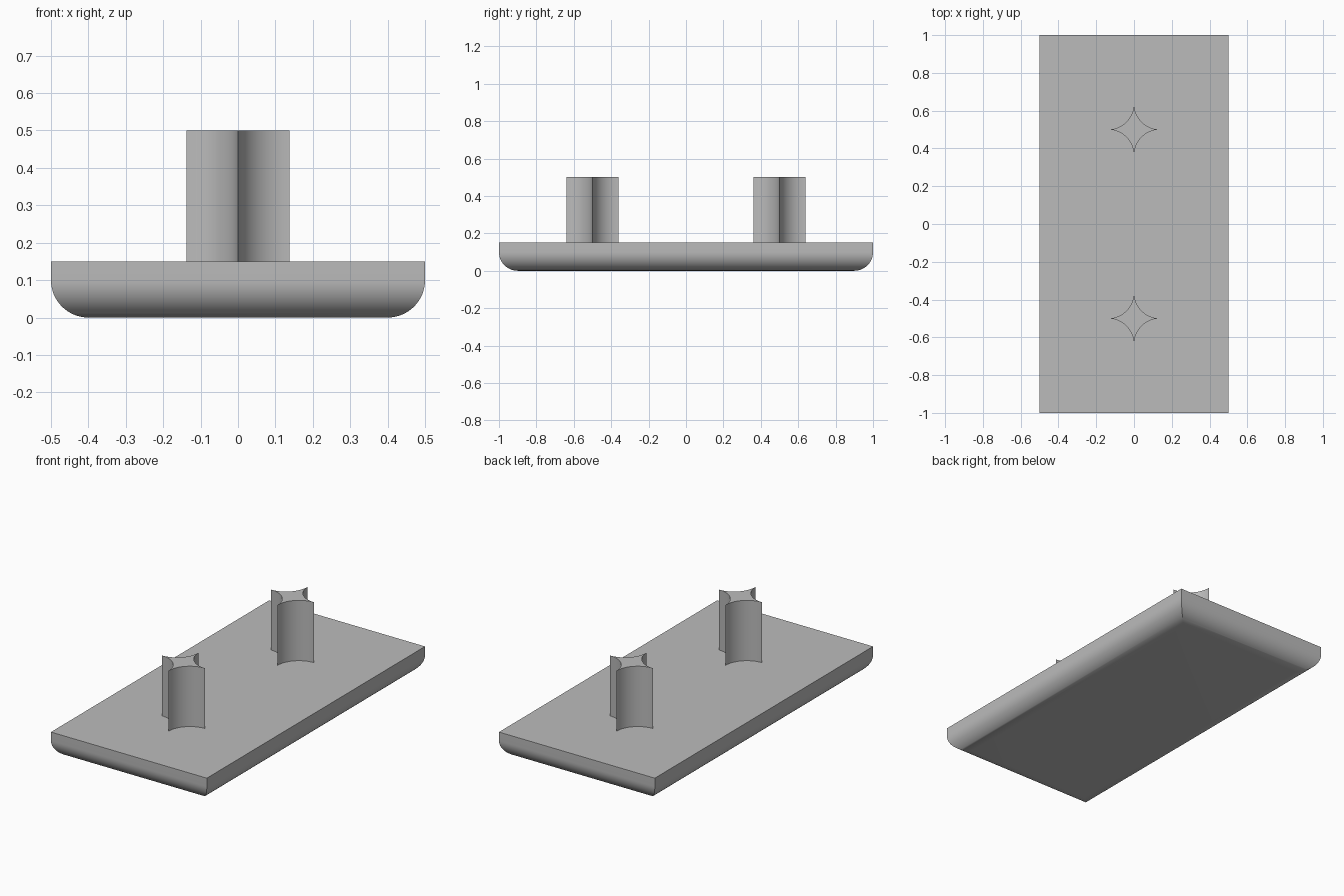
import bpy, bmesh
from math import sin, cos, pi, radians

cube = bpy.data.objects.get("Cube")
if cube:
    bpy.data.objects.remove(cube, do_unlink=True)

# Single grey finish
grey = bpy.data.materials.new("plain_grey")
grey.use_nodes = True
colour = (0.5, 0.5, 0.5, 1)
grey.diffuse_color = colour
grey.node_tree.nodes["Principled BSDF"].inputs["Base Color"].default_value = colour


def loft(name, rings, location=(0, 0, 0)):
    """Skin a stack of matching closed rings and cap both ends."""
    bm = bmesh.new()
    loops = [[bm.verts.new(p) for p in ring] for ring in rings]
    n = len(loops[0])
    for low, high in zip(loops, loops[1:]):
        for i in range(n):
            j = (i + 1) % n
            bm.faces.new((low[i], low[j], high[j], high[i]))
    bm.faces.new(loops[0][::-1])
    bm.faces.new(loops[-1])
    bmesh.ops.recalc_face_normals(bm, faces=bm.faces)
    mesh = bpy.data.meshes.new(name)
    bm.to_mesh(mesh)
    bm.free()
    mesh.materials.append(grey)
    obj = bpy.data.objects.new(name, mesh)
    obj.location = location
    bpy.context.collection.objects.link(obj)
    bpy.ops.object.select_all(action="DESELECT")
    obj.select_set(True)
    bpy.context.view_layer.objects.active = obj
    bpy.ops.object.shade_smooth_by_angle(angle=radians(30))
    return obj


# Base slab: square corners, rounded lower edges
WIDTH, LENGTH, THICK, ROUND, STEPS = 0.5, 1.0, 0.15, 0.1, 16


def rectangle(inset, z):
    x, y = WIDTH - inset, LENGTH - inset
    return [(-x, -y, z), (x, -y, z), (x, y, z), (-x, y, z)]


rings = []
for i in range(STEPS + 1):
    a = i / STEPS * pi / 2
    rings.append(rectangle(ROUND * (1 - sin(a)), ROUND * (1 - cos(a))))
rings.append(rectangle(0, THICK))
loft("base_slab", rings)

# Posts: four-pointed star section made of concave quarter arcs
TIP, TOP, ARC = 0.138, 0.5, 14


def star(z):
    points = []
    for q in range(4):
        c, s = round(cos(q * pi / 2)), round(sin(q * pi / 2))
        for i in range(ARC):
            a = i / ARC * pi / 2
            x, y = TIP * (1 - sin(a)), TIP * (1 - cos(a))
            points.append((c * x - s * y, s * x + c * y, z))
    return points


for name, y in (("front_post", -0.5), ("back_post", 0.5)):
    loft(name, [star(THICK), star(TOP)], (0, y, 0))
